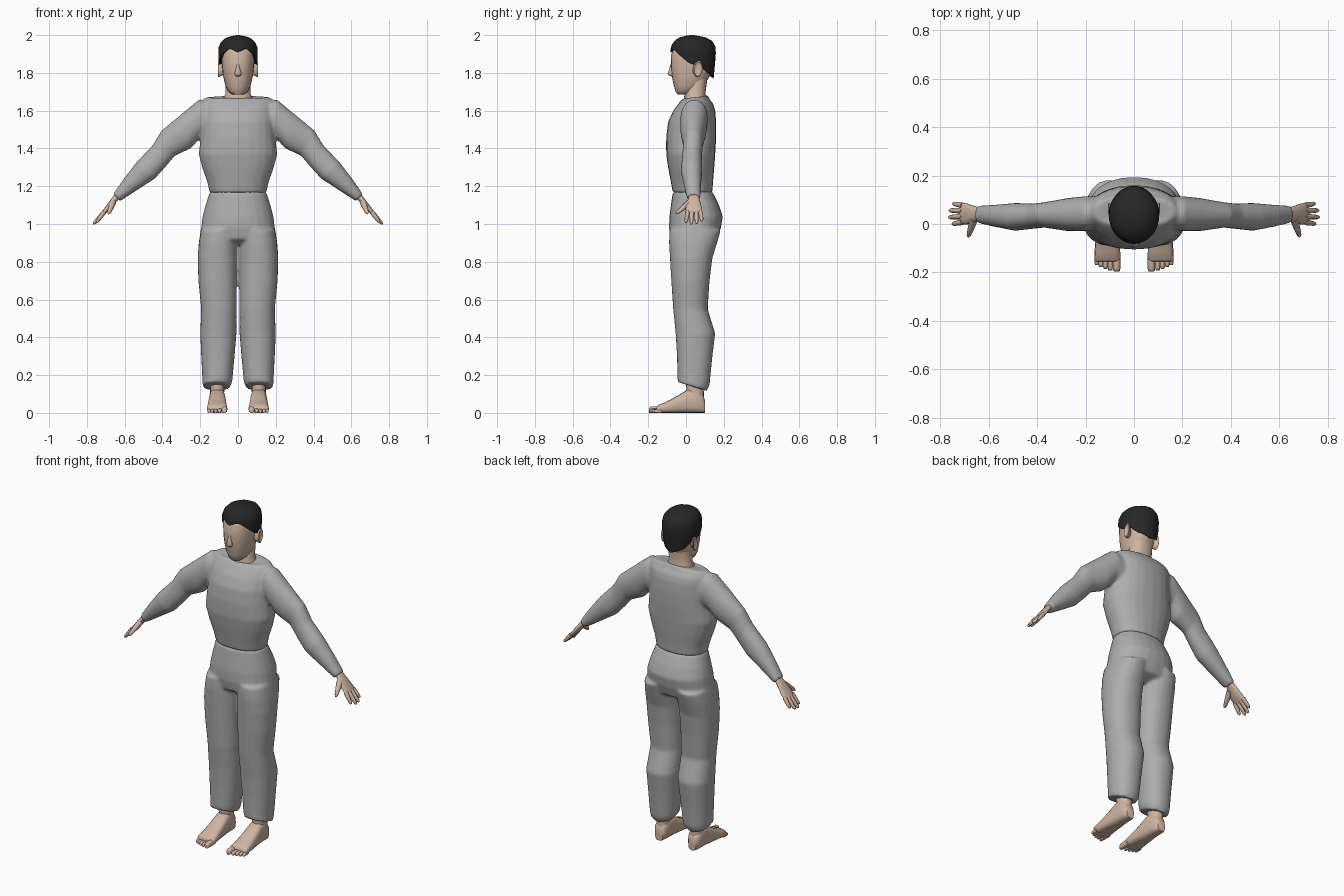
import bpy, bmesh, math
from mathutils import Vector as V


def material(name, rgb):
    m = bpy.data.materials.new(name)
    m.diffuse_color = (*rgb, 1)
    return m


CLOTH = material("grey cloth", (0.42, 0.42, 0.42))
SKIN = material("skin", (0.62, 0.46, 0.36))
HAIR = material("black hair", (0.02, 0.02, 0.02))


def ring(c, u, v, n=20, p=1.0):
    """Superellipse ring around c spanned by the half axes u and v."""
    f = lambda t: math.copysign(abs(t) ** p, t)
    return [V(c) + V(u) * f(math.cos(2 * math.pi * i / n)) + V(v) * f(math.sin(2 * math.pi * i / n))
            for i in range(n)]


def level(z, x0, x1, y0, y1, tilt=0, n=24, p=0.9):
    """Horizontal ring from its limits; tilt raises the back."""
    return ring(((x0 + x1) / 2, (y0 + y1) / 2, z), ((x1 - x0) / 2, 0, 0), (0, (y1 - y0) / 2, tilt), n, p)


def slice_(tx, tz, bx, bz, y0, y1, n=20):
    """Limb ring from its upper and lower outline points and depth limits."""
    return ring(((tx + bx) / 2, (y0 + y1) / 2, (tz + bz) / 2),
                ((tx - bx) / 2, 0, (tz - bz) / 2), (0, (y1 - y0) / 2, 0), n, 0.95)


def tube(a, b, r0, r1, n=8):
    """Tapered finger with a rounded end."""
    a, b = V(a), V(b)
    d = (b - a).normalized()
    u = d.cross(V((0, 1, 0.1))).normalized()
    w = d.cross(u)
    return [ring(a.lerp(b, t), u * r, w * r, n)
            for t, r in ((0, r0), (0.5, (r0 + r1) / 2), (0.88, r1), (1, r1 * 0.5))]


def part(name, lofts, mat, mirror=(), blend=0, angle=50):
    """One object from closed lofts; mirror holds lofts copied to the other side."""
    bm = bmesh.new()
    flipped = [[[V((-p.x, p.y, p.z)) for p in r] for r in l] for l in mirror]
    for rings in list(lofts) + list(mirror) + flipped:
        rows = [[bm.verts.new(p) for p in r] for r in rings]
        n = len(rows[0])
        for a, b in zip(rows, rows[1:]):
            for i in range(n):
                bm.faces.new((a[i], a[(i + 1) % n], b[(i + 1) % n], b[i]))
        bm.faces.new(rows[0])
        bm.faces.new(rows[-1])
    bmesh.ops.recalc_face_normals(bm, faces=bm.faces)
    me = bpy.data.meshes.new(name)
    bm.to_mesh(me)
    bm.free()
    me.materials.append(mat)
    ob = bpy.data.objects.new(name, me)
    bpy.context.collection.objects.link(ob)
    bpy.ops.object.select_all(action='DESELECT')
    ob.select_set(True)
    bpy.context.view_layer.objects.active = ob
    bpy.ops.object.shade_smooth_by_angle(angle=math.radians(angle))
    if blend:
        m = ob.modifiers.new("weld", 'REMESH')
        m.mode, m.voxel_size, m.use_smooth_shade = 'VOXEL', 0.009, True
        s = ob.modifiers.new("relax", 'SMOOTH')
        s.factor, s.iterations = 0.5, blend
    return ob


# Shirt: torso and sleeves
torso = [level(z, -w, w, a, b, t) for z, w, a, b, t in (
    (1.165, .15, -.07, .14, 0), (1.22, .162, -.08, .143, 0), (1.30, .19, -.095, .15, 0),
    (1.37, .208, -.105, .155, 0), (1.46, .198, -.105, .16, 0), (1.54, .192, -.095, .16, 0),
    (1.60, .19, -.068, .155, 0), (1.635, .188, -.042, .145, 0), (1.66, .182, -.02, .125, 0),
    (1.672, .165, -.005, .118, .003), (1.668, .095, -.03, .118, .015))]
sleeve = [slice_(*s) for s in (
    (.14, 1.65, .15, 1.45, -.02, .115), (.205, 1.66, .2, 1.455, -.03, .115),
    (.29, 1.59, .25, 1.40, -.03, .108), (.405, 1.495, .335, 1.36, -.015, .09),
    (.45, 1.42, .385, 1.30, -.02, .085), (.54, 1.325, .44, 1.24, -.028, .087),
    (.605, 1.24, .54, 1.175, -.012, .08), (.66, 1.16, .625, 1.12, .003, .076))]
part("shirt", [torso], CLOTH, [sleeve], blend=4)

# Trousers: hips and legs
hips = [level(z, -w, w, a, b) for z, w, a, b in (
    (.89, .12, -.03, .10), (.92, .185, -.08, .165), (.98, .195, -.09, .185), (1.04, .188, -.088, .195),
    (1.10, .172, -.08, .175), (1.17, .15, -.07, .14))]
leg = [level(z, x0, x1, a, b, t) for z, x0, x1, a, b, t in (
    (.14, .04, .187, -.045, .11, -.024), (.17, .03, .188, -.045, .125, -.022),
    (.30, .018, .195, -.048, .14, 0), (.42, .008, .2, -.055, .155, 0),
    (.55, .008, .195, -.068, .115, 0), (.70, .006, .21, -.078, .125, 0),
    (.82, .004, .214, -.085, .14, 0), (.90, .004, .208, -.09, .165, 0), (.97, .004, .197, -.088, .185, 0))]
part("trousers", [hips], CLOTH, [leg], blend=4)

# Head with neck
head = [level(z, -w, w, a, b) for z, w, a, b in (
    (1.685, .03, -.045, .03), (1.70, .05, -.055, .06), (1.73, .066, -.064, .09), (1.78, .078, -.074, .125),
    (1.83, .084, -.08, .14), (1.90, .088, -.078, .14), (1.94, .08, -.06, .13), (1.97, .05, -.02, .09))]
neck = [level(z, -w, w, a, b) for z, w, a, b in (
    (1.62, .085, -.01, .115), (1.665, .078, -.012, .11), (1.69, .066, -.006, .102), (1.78, .066, .0, .115))]
part("head", [head, neck], SKIN)

# Nose and ears
nose = [level(z, -w, w, a, -.065, n=10) for z, w, a in (
    (1.848, .006, -.082), (1.82, .011, -.089), (1.797, .019, -.098), (1.787, .016, -.094), (1.782, .009, -.08))]
part("nose", [nose], SKIN)
ear = [ring((.078 + dx, .06 + dy, 1.82), (0, r * .55, -r * .18), (0, r * .15, r), 14)
       for dx, dy, r in ((0, -.008, .03), (.016, -.002, .038), (.026, .004, .042), (.029, .004, .036), (.024, .004, .024))]
part("ears", [], SKIN, [ear])

# Hair: cap whose lower edge follows a hairline around the head
def blend(table, t):
    for a, b in zip(table, table[1:]):
        if t <= b[0]:
            k = max(0, (t - a[0]) / (b[0] - a[0]))
            return [p + (q - p) * k for p, q in zip(a[1:], b[1:])]
    return table[-1][1:]


HAIRLINE = ((0, 1.908), (28, 1.93), (50, 1.90), (80, 1.85), (100, 1.84), (112, 1.835), (130, 1.80), (180, 1.77))
SHAPE = ((1.77, .085, -.07, .146), (1.84, .1, -.078, .153), (1.90, .105, -.084, .158), (1.94, .102, -.08, .156),
         (1.97, .088, -.062, .138), (1.988, .062, -.034, .105), (1.997, .03, -.0, .065), (2.0, .008, .02, .04))


def hair_row(t, inset=1.0):
    row = []
    for i in range(32):
        a = 2 * math.pi * i / 32
        low = blend(HAIRLINE, math.degrees(min(a, 2 * math.pi - a)))[0]
        z = low + (2.0 - low) * t
        w, y0, y1 = blend(SHAPE, z)
        row.append(V((math.sin(a) * w * inset, (y0 + y1) / 2 - math.cos(a) * (y1 - y0) / 2 * inset, z)))
    return row


part("hair", [[hair_row(0.06, .8)] + [hair_row(t) for t in (0, .2, .4, .58, .74, .87, .95, 1)]], HAIR, angle=60)

# Hands: palm, four fingers and thumb
palm = [slice_(*s, n=14) for s in (
    (.645, 1.165, .625, 1.135, .018, .066), (.67, 1.135, .65, 1.11, .008, .074),
    (.702, 1.092, .682, 1.072, -.003, .086), (.722, 1.062, .708, 1.05, .0, .088))]
fingers = [tube((.708, y, 1.064), (x, y2, z), .0125, .009) for y, x, y2, z in (
    (.008, .75, .0, 1.008), (.031, .765, .028, 1.0), (.055, .763, .056, 1.002), (.077, .748, .084, 1.015))]
thumb = tube((.662, .02, 1.115), (.685, -.052, 1.055), .018, .01)
part("hands", [], SKIN, [palm, thumb] + fingers, angle=70)

# Feet: sole and instep, ankle, five toes
sole = [ring(((a + b) / 2, y, h / 2), ((b - a) / 2, 0, 0), (0, 0, h / 2), 16, .65) for y, a, b, h in (
    (.1, .085, .135, .07), (.085, .074, .146, .10), (.05, .07, .15, .13), (.01, .067, .152, .125),
    (-.05, .062, .158, .088), (-.11, .057, .163, .056), (-.148, .056, .164, .042), (-.156, .062, .158, .034))]
ankle = [level(z, .11 - w, .11 + w, a, b, n=16) for z, w, a, b in (
    (.05, .038, .0, .092), (.10, .037, .005, .095), (.15, .038, .0, .092), (.22, .045, -.01, .10))]
toes = []
for x, r, tip in ((.072, .0155, -.197), (.098, .0105, -.192), (.118, .01, -.186), (.137, .0095, -.178), (.154, .009, -.17)):
    toes.append([ring((x, y, r * 1.1 * k), (r * k, 0, 0), (0, 0, r * 1.1 * k), 10, .8)
                 for y, k in ((-.13, 1), (tip + .012, 1), (tip + .003, .85), (tip, .6))])
part("feet", [], SKIN, [sole, ankle] + toes)
